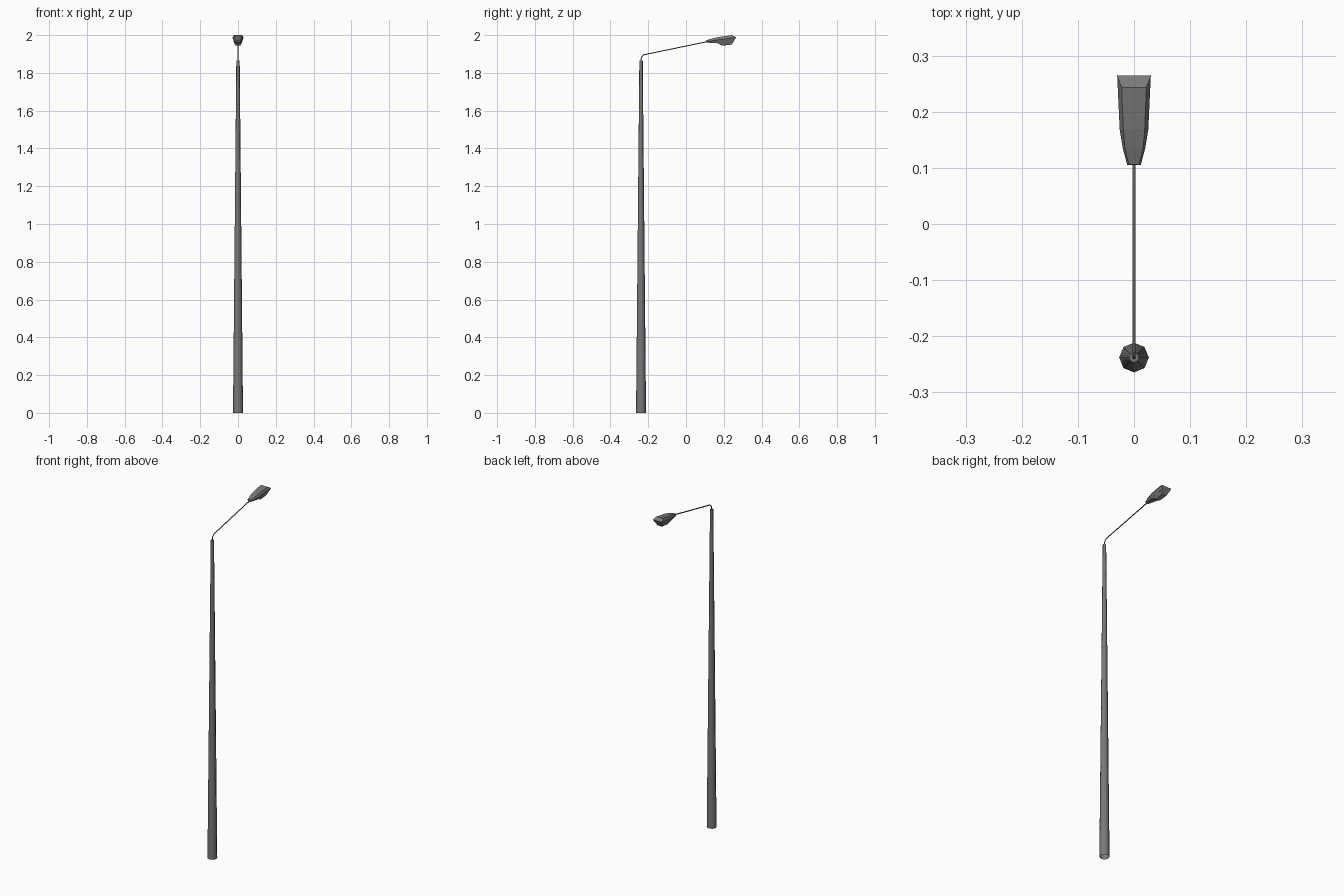
import bpy, bmesh, math
from mathutils import Vector

if "Cube" in bpy.data.objects:
    bpy.data.objects.remove(bpy.data.objects["Cube"])

POLE_Y = -0.238


def material(name, rgb):
    m = bpy.data.materials.new(name)
    m.diffuse_color = (*rgb, 1)
    m.use_nodes = True
    m.node_tree.nodes["Principled BSDF"].inputs["Base Color"].default_value = m.diffuse_color
    return m


metal = material("dark_metal", (0.19, 0.19, 0.19))
glass = material("lens_glass", (0.30, 0.33, 0.42))


def loft(name, rings, mat, caps=(True, True), smooth=False):
    """Skin a list of equal-length point rings, capping ends as strips mirrored about x = 0."""
    bm = bmesh.new()
    vs = [[bm.verts.new(p) for p in r] for r in rings]
    n = len(rings[0])
    for a, b in zip(vs, vs[1:]):
        for i in range(n):
            j = (i + 1) % n
            bm.faces.new((a[i], a[j], b[j], b[i])).smooth = smooth
    for ring, capped in ((vs[0], caps[0]), (vs[-1], caps[1])):
        if capped:
            for i in range(n // 2 - 1):
                bm.faces.new((ring[i], ring[i + 1], ring[n - 2 - i], ring[n - 1 - i]))
    bmesh.ops.recalc_face_normals(bm, faces=bm.faces[:])
    me = bpy.data.meshes.new(name)
    bm.to_mesh(me)
    bm.free()
    me.materials.append(mat)
    ob = bpy.data.objects.new(name, me)
    bpy.context.collection.objects.link(ob)
    return ob


def section(levels):
    """Symmetric cross-section from (half width, y, z) levels, top to bottom."""
    return [(w, y, z) for w, y, z in levels] + [(-w, y, z) for w, y, z in reversed(levels)]


# Tapered octagonal pole, open underneath
def octagon(r, z):
    return [(r * math.cos(i * math.pi / 4), POLE_Y + r * math.sin(i * math.pi / 4), z)
            for i in range(8)]


loft("pole", [octagon(0.0265, 0), octagon(0.009, 1.865)], metal, (False, True), True)

# Thin bent arm: a six-sided tube swept in the YZ plane
path = [(POLE_Y, 1.855), (POLE_Y, 1.872), (-0.234, 1.886), (-0.223, 1.896), (0.12, 1.967)]
pts = [Vector((0, y, z)) for y, z in path]
rings = []
for i, p in enumerate(pts):
    t = (pts[min(i + 1, len(pts) - 1)] - pts[max(i - 1, 0)]).normalized()
    side = Vector((1, 0, 0))
    up = side.cross(t)
    rings.append([p + 0.003 * (side * math.cos(k * math.pi / 3) + up * math.sin(k * math.pi / 3))
                  for k in range(6)])
loft("arm", rings, metal, smooth=True)

# Lamp housing: bevelled roof above a rim
loft("lamp_housing", [
    section([(0.009, 0.106, 1.972), (0.012, 0.105, 1.967), (0.008, 0.105, 1.960)]),
    section([(0.016, 0.135, 1.981), (0.020, 0.135, 1.970), (0.013, 0.135, 1.959)]),
    section([(0.019, 0.168, 1.989), (0.0255, 0.168, 1.975), (0.019, 0.168, 1.957)]),
    section([(0.022, 0.243, 2.000), (0.030, 0.265, 1.988), (0.024, 0.256, 1.972)]),
], metal)

# Lens bowl hanging under the housing: dark sides with a glass underside
lens = loft("lens", [
    section([(0.021, 0.165, 1.962), (0.018, 0.168, 1.956)]),
    section([(0.022, 0.190, 1.966), (0.013, 0.190, 1.944)]),
    section([(0.024, 0.257, 1.974), (0.014, 0.243, 1.950)]),
], metal)
lens.data.materials.append(glass)
for face in lens.data.polygons:
    if face.normal.z < -0.6:
        face.material_index = 1
